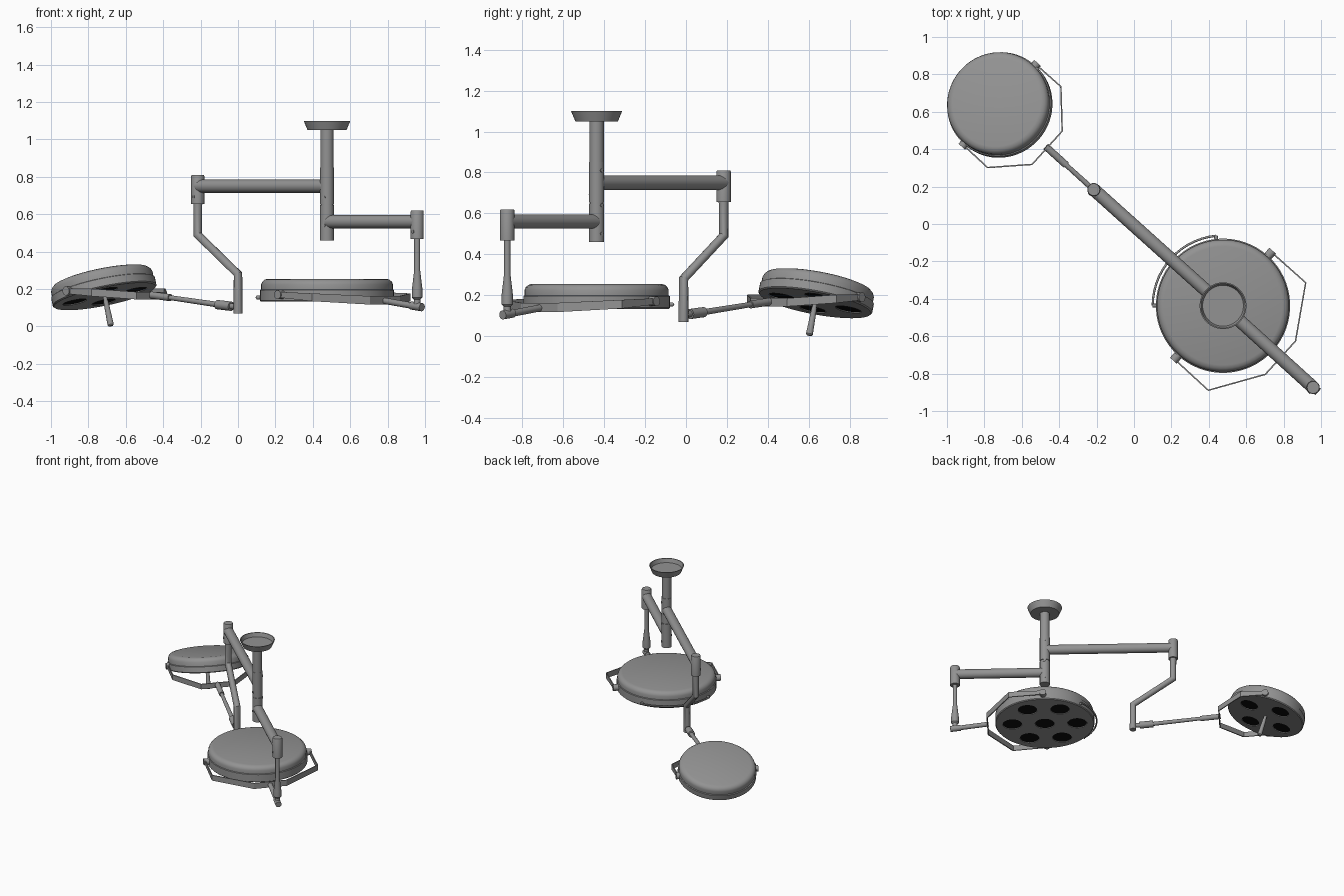
import bpy, bmesh, math
from mathutils import Matrix, Vector

if "Cube" in bpy.data.objects:
    bpy.data.objects.remove(bpy.data.objects["Cube"])

ARM_ANGLE = math.atan2(-0.67, 0.74)
IDENT = Matrix.Identity(4)
dark = bpy.data.materials.new("dark_lens")
dark.diffuse_color = (0.004, 0.004, 0.004, 1)
dark.use_nodes = True
dark.node_tree.nodes["Principled BSDF"].inputs["Base Color"].default_value = dark.diffuse_color
grey = bpy.data.materials.new("mid_grey")
grey.diffuse_color = (0.29, 0.29, 0.29, 1)
grey.use_nodes = True
grey.node_tree.nodes["Principled BSDF"].inputs["Base Color"].default_value = grey.diffuse_color


def finish(name, bm, mat=IDENT, smooth=True, colour=grey):
    bmesh.ops.recalc_face_normals(bm, faces=bm.faces)
    me = bpy.data.meshes.new(name)
    bm.to_mesh(me)
    bm.free()
    me.materials.append(colour)
    ob = bpy.data.objects.new(name, me)
    bpy.context.collection.objects.link(ob)
    ob.matrix_world = mat
    if smooth:
        shade(ob)
    return ob


def activate(ob):
    bpy.ops.object.select_all(action='DESELECT')
    ob.select_set(True)
    bpy.context.view_layer.objects.active = ob


def shade(ob):
    activate(ob)
    bpy.ops.object.shade_smooth_by_angle(angle=math.radians(35))


def lathe(name, profile, mat=IDENT, n=64, smooth=True):
    bm = bmesh.new()
    vs = [bm.verts.new((r, 0, z)) for r, z in profile]
    es = [bm.edges.new(p) for p in zip(vs, vs[1:])]
    bmesh.ops.spin(bm, geom=vs + es, axis=(0, 0, 1), cent=(0, 0, 0), steps=n, angle=math.tau)
    bmesh.ops.remove_doubles(bm, verts=bm.verts, dist=1e-5)
    return finish(name, bm, mat, smooth)


def rod(name, a, b, r, r2=None, mat=IDENT, n=24, colour=grey):
    a, b = Vector(a), Vector(b)
    d = b - a
    bm = bmesh.new()
    bmesh.ops.create_cone(bm, cap_ends=True, segments=n, radius1=r,
                          radius2=r if r2 is None else r2, depth=d.length)
    m = Matrix.Translation((a + b) / 2) @ d.to_track_quat('Z', 'Y').to_matrix().to_4x4()
    return finish(name, bm, mat @ m, colour=colour)


def tube(name, pts, r, mat=IDENT):
    cu = bpy.data.curves.new(name, 'CURVE')
    cu.dimensions = '3D'
    cu.bevel_depth = r
    cu.bevel_resolution = 4
    cu.use_fill_caps = True
    cu.materials.append(grey)
    sp = cu.splines.new('POLY')
    sp.points.add(len(pts) - 1)
    for p, c in zip(sp.points, pts):
        p.co = (*c, 1)
    ob = bpy.data.objects.new(name, cu)
    bpy.context.collection.objects.link(ob)
    ob.matrix_world = mat
    activate(ob)
    bpy.ops.object.convert(target='MESH')
    shade(bpy.context.object)


def yoke(name, half, mat):
    # flat bent band: points are (x, y, z, band height), mirrored in y
    pts = half + [(x, -y, z, h) for x, y, z, h in reversed(half)]
    bm = bmesh.new()
    cols = [(bm.verts.new((x, y, z - h / 2)), bm.verts.new((x, y, z + h / 2))) for x, y, z, h in pts]
    for (a, b), (c, d) in zip(cols, cols[1:]):
        bm.faces.new((a, c, d, b))
    ob = finish(name, bm, mat, smooth=False)
    mod = ob.modifiers.new("thickness", 'SOLIDIFY')
    mod.thickness = 0.008
    mod.offset = 0


def lamp(name, centre, tilt, R, bottom, seam, top, holes, hole_r, half, knob):
    frame = Matrix.Translation(centre) @ Matrix.Rotation(ARM_ANGLE, 4, 'Z')
    head = frame @ Matrix.Rotation(tilt, 4, 'Y')
    # housing with a stepped rim and rounded shoulder
    s = R - 0.006
    body = lathe(name + "_housing", [
        (0, bottom), (R - 0.006, bottom), (R, bottom + 0.006), (R, seam - 0.003), (s, seam),
        (s, top - 0.03), (s - 0.006, top - 0.016), (s - 0.018, top - 0.005),
        (s - 0.036, top), (0, top)], head, smooth=False)
    # lens recesses
    bm = bmesh.new()
    for x, y in holes:
        bmesh.ops.create_cone(bm, cap_ends=True, segments=32, radius1=hole_r, radius2=hole_r,
                              depth=0.04, matrix=Matrix.Translation((x, y, bottom)))
    cutter = finish(name + "_cutter", bm, head, smooth=False)
    cutter.hide_render = True
    mod = body.modifiers.new("recesses", 'BOOLEAN')
    mod.operation = 'DIFFERENCE'
    mod.object = cutter
    mod.solver = 'EXACT'
    activate(body)
    bpy.ops.object.modifier_apply(modifier=mod.name)
    bpy.data.objects.remove(cutter)
    shade(body)
    for i, (x, y) in enumerate(holes):
        rod(f"{name}_lens_{i}", (x, y, bottom + 0.004), (x, y, bottom + 0.021),
            hole_r * 0.985, mat=head, n=32, colour=dark)
    # yoke and its side pivots
    yoke(name + "_yoke", half, frame)
    for sgn in (-1, 1):
        rod(f"{name}_pivot_{sgn}", (0, sgn * (R - 0.02), 0), (0, sgn * knob, 0), 0.024, mat=frame)
    return frame, head


def ring(n, r, start):
    return [(r * math.cos(start + math.tau * i / n), r * math.sin(start + math.tau * i / n)) for i in range(n)]


# ceiling dish and central pole
PX, PY = 0.476, -0.437
pole = Matrix.Translation((PX, PY, 0))
lathe("ceiling_dish", [(0, 1.05), (0.104, 1.05), (0.125, 1.10), (0.119, 1.10), (0.109, 1.07), (0, 1.07)], pole)
rod("upper_pole", (PX, PY, 0.84), (PX, PY, 1.055), 0.035)
rod("upper_swivel", (PX, PY, 0.653), (PX, PY, 0.85), 0.037)
rod("lower_swivel", (PX, PY, 0.46), (PX, PY, 0.649), 0.037)
rod("swivel_core", (PX, PY, 0.64), (PX, PY, 0.66), 0.033)
for i, z in enumerate((0.81, 0.69, 0.64, 0.54, 0.50)):
    a = math.radians(-118 if i % 2 else 42)
    d = Vector((math.cos(a), math.sin(a), 0))
    c = Vector((PX, PY, z))
    rod(f"pole_screw_{i}", c + d * 0.03, c + d * 0.039, 0.009, n=12)

# horizontal arms with end joints
ends = {"upper": (-0.215, 0.184, 0.75, 0.655, 0.81), "lower": (0.958, -0.874, 0.56, 0.467, 0.62)}
for name, (x, y, z, z0, z1) in ends.items():
    rod(name + "_arm", (PX, PY, z), (x, y, z), 0.035)
    j = Matrix.Translation((x, y, 0))
    lathe(name + "_joint", [(0, z0), (0.035, z0), (0.035, z1 - 0.006), (0.032, z1), (0, z1)], j, 24)
    d = Vector((-0.67, -0.74, 0))
    c = Vector((x, y, z0 + 0.04))
    rod(name + "_joint_screw", c + d * 0.03, c + d * 0.038, 0.009, n=12)

# cranked drop tube and tapered drop rod
tube("cranked_drop_tube", [(-0.215, 0.184, 0.67), (-0.215, 0.184, 0.49), (0, -0.012, 0.28), (0, -0.012, 0.07)], 0.024)
lathe("drop_rod", [(0, 0.48), (0.016, 0.48), (0.016, 0.30), (0.028, 0.20), (0.028, 0.155), (0.018, 0.145),
                   (0.018, 0.105), (0, 0.105)], Matrix.Translation((0.958, -0.874, 0)), 24)

# small tilted lamp
frame, head = lamp("small_lamp", (-0.718, 0.637, 0.19), math.radians(-15.5), 0.283, -0.03, 0.02, 0.08,
                   ring(4, 0.165, math.pi / 4), 0.065,
                   [(0, 0.29, 0, 0.03), (0.177, 0.292, -0.008, 0.04), (0.342, 0.12, -0.025, 0.04)], 0.302)
rod("small_lamp_handle_neck", (0, 0, -0.06), (0, 0, -0.02), 0.011, mat=head)
lathe("small_lamp_handle", [(0, -0.055), (0.013, -0.055), (0.017, -0.187), (0.012, -0.194), (0, -0.194)], head, 20)
rod("small_lamp_arm_sleeve", (0.333, 0, -0.021), (0.48, 0, -0.036), 0.019, mat=frame)
rod("small_lamp_arm", (0.47, 0, -0.035), (0.83, 0, -0.074), 0.013, 0.015, mat=frame)
rod("small_lamp_knuckle", (0.82, 0, -0.073), (0.92, 0, -0.082), 0.025, mat=frame)
rod("small_lamp_arm_end", (0.91, 0, -0.081), (0.968, 0, -0.085), 0.016, mat=frame)

# large level lamp
frame, head = lamp("large_lamp", (PX, PY, 0.17), 0, 0.359, -0.037, 0.028, 0.085,
                   [(0, 0)] + ring(6, 0.235, 0), 0.07,
                   [(0, 0.386, 0, 0.03), (0.245, 0.388, -0.014, 0.042), (0.414, 0.12, -0.03, 0.045)], 0.396)
rod("large_lamp_arm", (0.408, 0, -0.032), (0.63, 0, -0.061), 0.017, mat=frame)
rod("large_lamp_arm_end", (0.61, 0, -0.058), (0.685, 0, -0.067), 0.022, mat=frame)

# curved grab rail on the far rim of the large lamp
arc = [math.radians(180 + a) for a in range(-42, 43, 6)]
rail = [(0.376 * math.cos(a), 0.376 * math.sin(a), -0.015) for a in arc]
tube("grab_rail", rail, 0.006, head)
for i, p in enumerate((rail[0], rail[-1])):
    rod(f"grab_rail_post_{i}", (p[0] * 0.92, p[1] * 0.92, p[2]), p, 0.01, mat=head, n=12)
